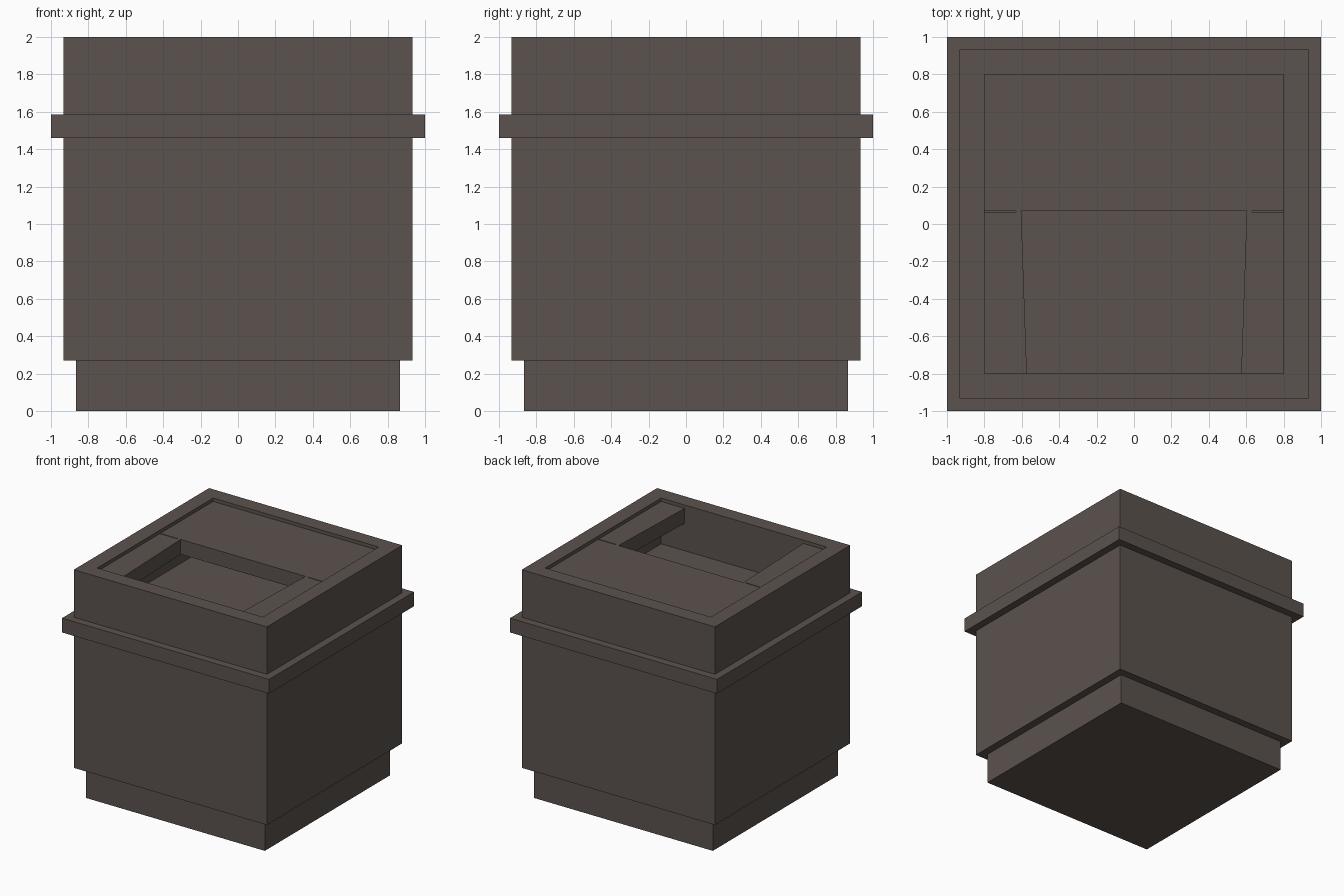
import bpy
import bmesh

if "Cube" in bpy.data.objects:
    bpy.data.objects.remove(bpy.data.objects["Cube"])

# single dark stone colour
stone = bpy.data.materials.new("dark_brown_stone")
stone.diffuse_color = (0.105, 0.085, 0.077, 1.0)
stone.use_nodes = True
stone.node_tree.nodes["Principled BSDF"].inputs["Base Color"].default_value = stone.diffuse_color


def finish(name, bm):
    bmesh.ops.recalc_face_normals(bm, faces=bm.faces[:])
    mesh = bpy.data.meshes.new(name)
    bm.to_mesh(mesh)
    bm.free()
    mesh.materials.append(stone)
    obj = bpy.data.objects.new(name, mesh)
    bpy.context.collection.objects.link(obj)
    return obj


def square_ring_solid(name, profile):
    """Sweep a (half width, height) profile round a square, capped at both ends."""
    bm = bmesh.new()
    rings = [[bm.verts.new((sx * h, sy * h, z))
              for sx, sy in ((-1, -1), (1, -1), (1, 1), (-1, 1))]
             for h, z in profile]
    for a, b in zip(rings, rings[1:]):
        for i in range(4):
            j = (i + 1) % 4
            bm.faces.new((a[i], a[j], b[j], b[i]))
    bm.faces.new(rings[0])
    bm.faces.new(rings[-1])
    return finish(name, bm)


# Container: plinth, body, flange, rim, inner walls and cavity floor
square_ring_solid("container_body", [
    (0.865, 0.0), (0.865, 0.27), (0.933, 0.27), (0.933, 1.46),
    (1.0, 1.46), (1.0, 1.585), (0.933, 1.585), (0.933, 2.0),
    (0.8, 2.0), (0.8, 1.60),
])

# U-shaped lid: rear plate with two side arms and fine seams between them
half = [(0.8, 0.8), (0.8, 0.07), (0.63, 0.07), (0.63, 0.063),
        (0.8, 0.063), (0.8, -0.8), (0.573, -0.8), (0.603, 0.07)]
outline = half + [(-x, y) for x, y in reversed(half)]
bm = bmesh.new()
lid = bm.faces.new([bm.verts.new((x, y, 1.84)) for x, y in outline])
grown = bmesh.ops.extrude_face_region(bm, geom=[lid], use_keep_orig=True)
bmesh.ops.translate(bm, vec=(0, 0, 0.13),
                    verts=[g for g in grown["geom"] if isinstance(g, bmesh.types.BMVert)])
bmesh.ops.triangulate(bm, faces=[f for f in bm.faces if len(f.verts) > 4])
finish("recessed_lid", bm)
